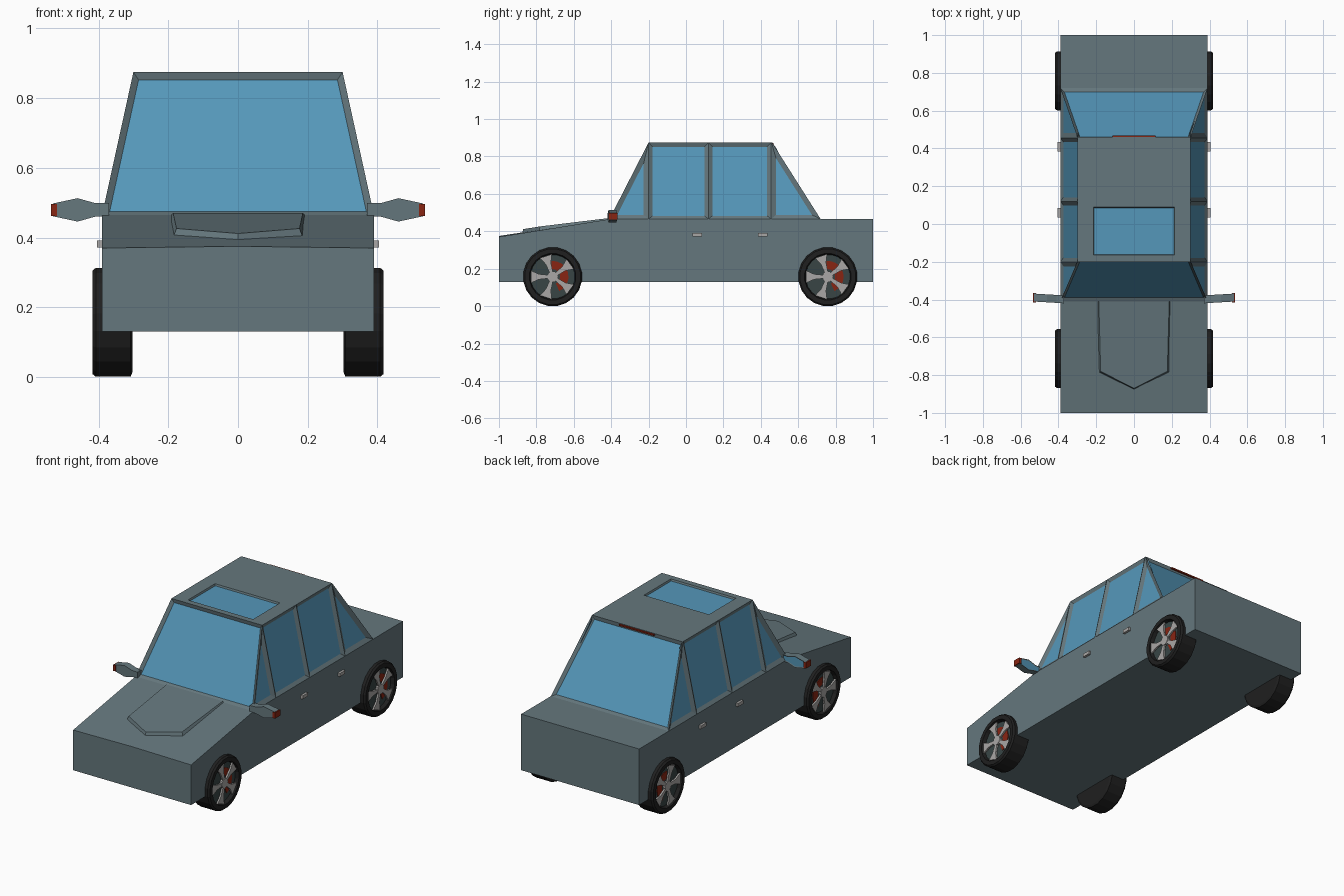
import bpy, bmesh, math
from mathutils import Vector

if "Cube" in bpy.data.objects:
    bpy.data.objects.remove(bpy.data.objects["Cube"])


def material(name, rgb):
    m = bpy.data.materials.new(name)
    m.diffuse_color = (*rgb, 1)
    m.use_nodes = True
    m.node_tree.nodes["Principled BSDF"].inputs["Base Color"].default_value = m.diffuse_color
    return m


PAINT = material("grey_paint", (0.13, 0.185, 0.205))
GLASS = material("blue_glass", (0.09, 0.31, 0.49))
RUBBER = material("black_rubber", (0.014, 0.014, 0.014))
ALLOY = material("light_alloy", (0.40, 0.39, 0.38))
RED = material("dark_red", (0.25, 0.018, 0.006))
DISC = material("dark_disc", (0.04, 0.06, 0.06))


def finish(name, bm, mats, normals=True):
    if normals:
        bmesh.ops.recalc_face_normals(bm, faces=bm.faces[:])
    me = bpy.data.meshes.new(name)
    bm.to_mesh(me)
    bm.free()
    for m in mats:
        me.materials.append(m)
    ob = bpy.data.objects.new(name, me)
    bpy.context.collection.objects.link(ob)
    return ob


def loft(bm, rings, caps=True):
    """Skin a list of equal-length closed rings."""
    rows = [[bm.verts.new(p) for p in r] for r in rings]
    n = len(rows[0])
    for a, b in zip(rows, rows[1:]):
        for i in range(n):
            j = (i + 1) % n
            bm.faces.new((a[i], a[j], b[j], b[i]))
    if caps:
        bm.faces.new(rows[0])
        bm.faces.new(rows[-1])


def box(name, lo, hi, mat):
    bm = bmesh.new()
    (x0, y0, z0), (x1, y1, z1) = lo, hi
    loft(bm, [[(x0, y0, z), (x1, y0, z), (x1, y1, z), (x0, y1, z)] for z in (z0, z1)])
    return finish(name, bm, [mat])


# lower body: side profile lofted across, with a slight crown on the bonnet
bm = bmesh.new()
loft(bm, [[(x, -1, .13), (x, 1, .13), (x, 1, .465), (x, -.41, .465), (x, -1, .37 + c)]
          for x, c in ((-.39, 0), (0, .005), (.39, 0))])
finish("lower_body", bm, [PAINT])

# cabin: tapered block, sides split at the pillars, windows inset
bm = bmesh.new()
loft(bm, [[(-w, y0, z), (w, y0, z), (w, y1, z), (-w, y1, z)]
          for w, y0, y1, z in ((.39, -.41, .72, .465), (.30, -.20, .46, .875))])
bmesh.ops.recalc_face_normals(bm, faces=bm.faces[:])


def split(co, no, test):
    fs = [f for f in bm.faces if test(f)]
    geom = fs + list({e for f in fs for e in f.edges}) + list({v for f in fs for v in f.verts})
    bmesh.ops.bisect_plane(bm, geom=geom, plane_co=co, plane_no=no, dist=1e-5)


for f in bm.faces:
    f.normal_update()
for y in (-.20, .12, .455):
    split((0, y, 0), (0, 1, 0), lambda f: abs(f.normal.x) > .7)
bm.normal_update()


def window(faces, thickness, depth):
    bmesh.ops.inset_individual(bm, faces=faces, thickness=thickness, depth=depth,
                               use_even_offset=True)
    for f in faces:
        f.material_index = 1


sides = [f for f in bm.faces if abs(f.normal.x) > .7]
ends = [f for f in bm.faces if abs(f.normal.y) > .7]
quarter = [f for f in sides if not -.2 < f.calc_center_median().y < .455]
window(quarter, .026, -.012)
window([f for f in sides if f not in quarter], .021, -.012)
window(ends, .018, -.014)

# sunroof cut into the roof
bm.normal_update()
roof = lambda f: f.normal.z > .95 and f.calc_center_median().z > .87
for co, no in (((-.215, 0, 0), (1, 0, 0)), ((.215, 0, 0), (1, 0, 0)),
               ((0, -.165, 0), (0, 1, 0)), ((0, .09, 0), (0, 1, 0))):
    split(co, no, roof)
    bm.normal_update()
opening = [f for f in bm.faces if roof(f) and abs(f.calc_center_median().x) < .1
           and -.16 < f.calc_center_median().y < .08]
window(opening, .004, -.010)
finish("cabin", bm, [PAINT, GLASS], normals=False)

# raised bonnet panel with a pointed front
bm = bmesh.new()


def bonnet(y):
    return .373 + (y + 1) / .59 * .094


outline = [(-.19, -.41, .004), (-.18, -.78, .018), (0, -.87, .018), (.18, -.78, .018), (.19, -.41, .004)]
loft(bm, [[(x * 1.04, y * (1.008 if y < -.5 else 1), bonnet(y) - .01) for x, y, h in outline],
          [(x * .98, y, bonnet(y) + h) for x, y, h in outline]])
finish("bonnet_panel", bm, [PAINT])

# high brake light
box("brake_light", (-.115, .455, .864), (.115, .469, .872), RED)


def ring(x, r, cy, n=20, cz=.157):
    return [(x, cy + r * math.cos(math.tau * (i + .5) / n),
             cz + r * math.sin(math.tau * (i + .5) / n)) for i in range(n)]


def plate(bm, pts, s, cy, x0, x1):
    """Flat wheel part from (y, z) points around the hub."""
    loft(bm, [[(s * x, cy + y, .157 + z) for y, z in pts] for x in (x0, x1)])


def polar(r, deg):
    a = math.radians(deg)
    return r * math.cos(a), r * math.sin(a)


for s, side in ((-1, "left"), (1, "right")):
    for cy, end in ((-.713, "front"), (.758, "rear")):
        tag = f"{end}_{side}"
        # tyre with a recessed dark brake disc
        bm = bmesh.new()
        loft(bm, [ring(s * x, r, cy) for x, r in
                  ((.303, .145), (.308, .158), (.408, .158), (.418, .15), (.418, .125), (.396, .119))])
        for f in bm.faces:
            c = f.calc_center_median()
            if len(f.verts) > 4 and abs(c.x) > .39:
                f.material_index = 1
        finish("tyre_" + tag, bm, [RUBBER, DISC])
        # alloy spokes and hub
        bm = bmesh.new()
        for k in range(5):
            a = 36 + 72 * k
            plate(bm, [polar(.02, a - 25), polar(.075, a - 11), polar(.121, a - 16), polar(.121, a + 16),
                       polar(.075, a + 11), polar(.02, a + 25)], s, cy, .402, .412)
        plate(bm, [polar(.03, 36 * i) for i in range(10)], s, cy, .398, .414)
        finish("wheel_spokes_" + tag, bm, [ALLOY])
        # brake caliper behind the spokes
        bm = bmesh.new()
        arc = range(-65, 96, 20)
        plate(bm, [polar(.085, a) for a in arc] + [polar(.04, a) for a in reversed(arc)],
              s, cy, .394, .400)
        finish("brake_caliper_" + tag, bm, [RED])

    # door handles
    for y, end in ((.035, "front"), (.385, "rear")):
        xs = sorted((s * .385, s * .404))
        box(f"door_handle_{end}_{side}", (xs[0], y, .371), (xs[1], y + .05, .391), ALLOY)

    # wing mirror with glass on the rear face
    bm = bmesh.new()
    shape = [(.37, .462), (.41, .460), (.46, .446), (.53, .461), (.53, .498), (.46, .513), (.41, .499), (.37, .499)]
    loft(bm, [[(s * x, y + (x - .37) * .06, z) for x, z in shape] for y in (-.420, -.378)])
    bmesh.ops.recalc_face_normals(bm, faces=bm.faces[:])
    bm.normal_update()
    back = [f for f in bm.faces if f.normal.y > .7]
    bmesh.ops.inset_individual(bm, faces=back, thickness=.006, depth=-.003, use_even_offset=True)
    for f in back:
        f.material_index = 1
    finish("wing_mirror_" + side, bm, [PAINT, GLASS], normals=False)
    # indicator on the mirror tip
    xs = sorted((s * .519, s * .536))
    box("mirror_indicator_" + side, (xs[0], -.415, .462), (xs[1], -.366, .497), RED)
